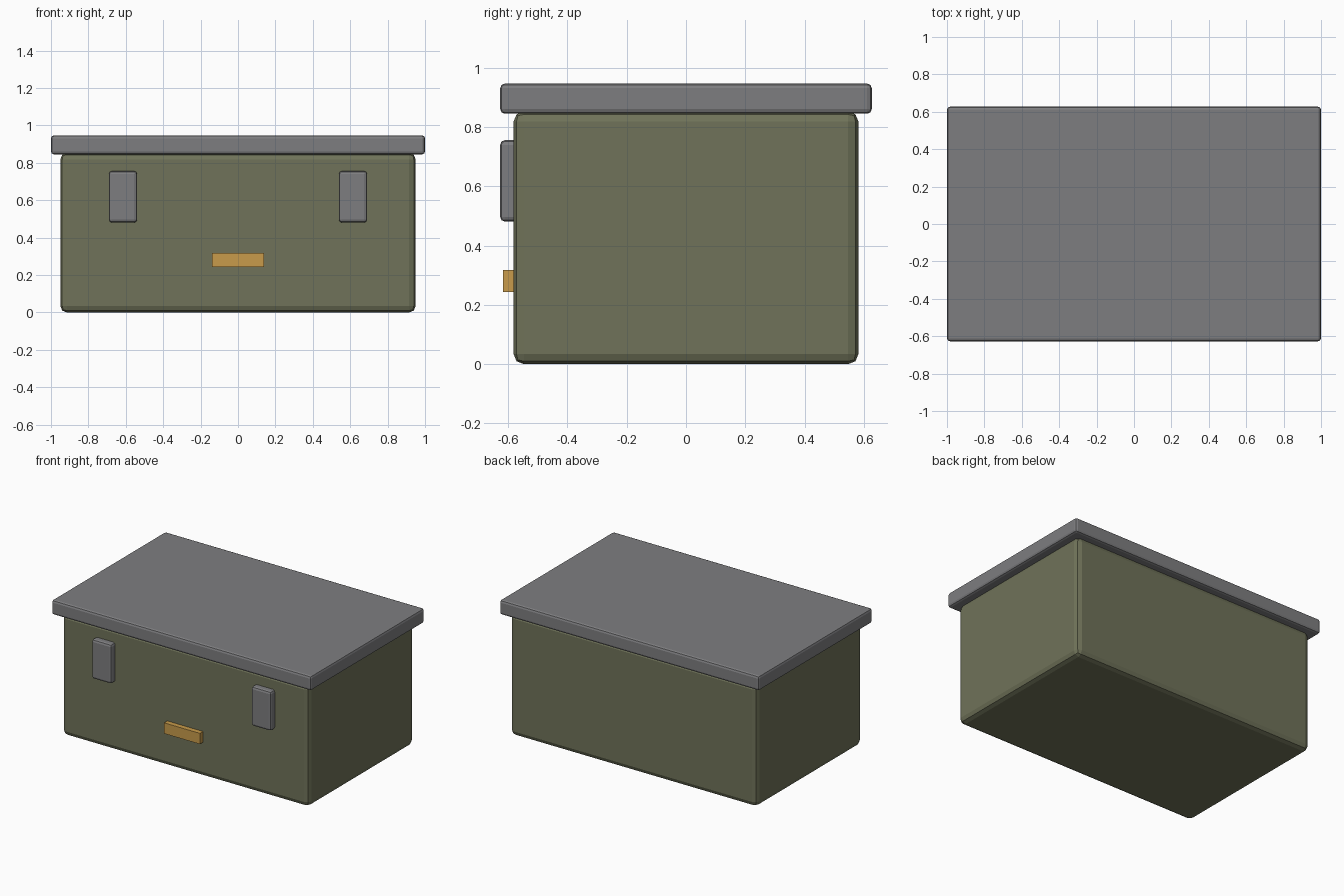
import bpy

if "Cube" in bpy.data.objects:
    bpy.data.objects.remove(bpy.data.objects["Cube"])


def material(name, rgb):
    m = bpy.data.materials.new(name)
    m.diffuse_color = (*rgb, 1.0)
    m.use_nodes = True
    m.node_tree.nodes["Principled BSDF"].inputs["Base Color"].default_value = m.diffuse_color
    return m


olive = material("olive_green", (0.16, 0.17, 0.10))
grey = material("metal_grey", (0.208, 0.208, 0.216))
ochre = material("ochre", (0.58, 0.33, 0.07))


def box(name, lo, hi, mat, bevel=0.0, segments=2):
    """Box between two corners, with optional rounded edges."""
    bpy.ops.mesh.primitive_cube_add(
        size=1, location=[(a + b) / 2 for a, b in zip(lo, hi)])
    ob = bpy.context.object
    ob.name = name
    ob.scale = [b - a for a, b in zip(lo, hi)]
    bpy.ops.object.transform_apply(location=False, rotation=False, scale=True)
    ob.data.materials.append(mat)
    if bevel:
        mod = ob.modifiers.new("rounded_edges", "BEVEL")
        mod.width = bevel
        mod.segments = segments
    return ob


# Main box and overhanging lid
box("body", (-0.95, -0.582, 0.0), (0.95, 0.582, 0.853), olive, 0.035)
box("lid", (-1.0, -0.627, 0.845), (1.0, 0.627, 0.947), grey, 0.016)

# Pair of front latches
for side, s in (("left", -1), ("right", 1)):
    box(side + "_latch", (s * 0.615 - 0.076, -0.627, 0.481),
        (s * 0.615 + 0.076, -0.55, 0.756), grey, 0.016)

# Plain front plate
box("front_plate", (-0.138, -0.617, 0.243), (0.138, -0.57, 0.318), ochre)
